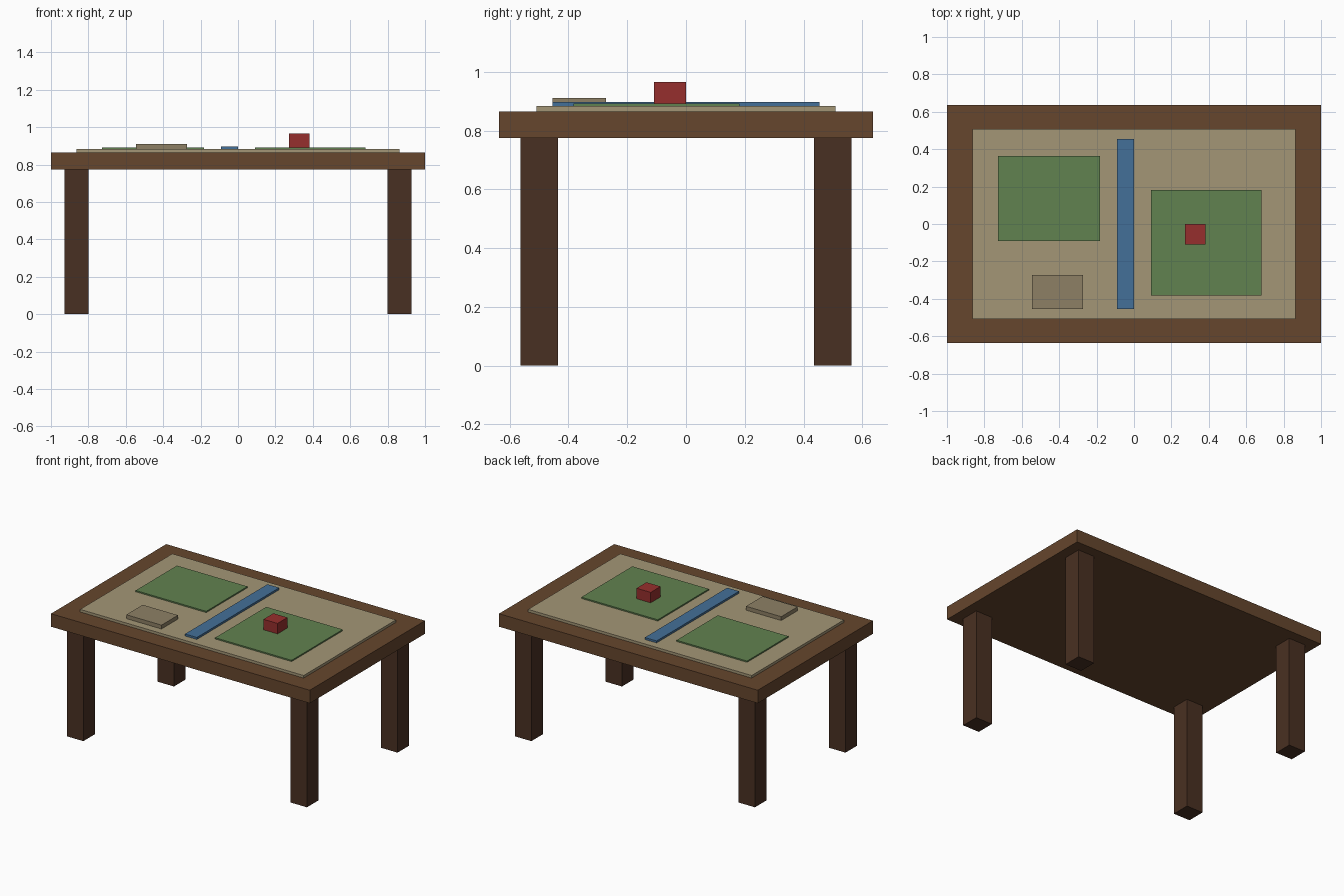
import bpy

if "Cube" in bpy.data.objects:
    bpy.data.objects.remove(bpy.data.objects["Cube"])


def srgb(r, g, b):
    """Convert 0-255 display colour to linear RGBA."""
    lin = [c / 12.92 if c <= 0.04045 else ((c + 0.055) / 1.055) ** 2.4
           for c in (r / 255, g / 255, b / 255)]
    return (*lin, 1.0)


def material(name, rgb):
    m = bpy.data.materials.new(name)
    m.diffuse_color = srgb(*rgb)
    m.use_nodes = True
    m.node_tree.nodes["Principled BSDF"].inputs["Base Color"].default_value = m.diffuse_color
    return m


def box(name, x, y, z, mat):
    """Box spanning the (min, max) ranges x, y, z."""
    bpy.ops.mesh.primitive_cube_add(size=1, location=[sum(r) / 2 for r in (x, y, z)])
    ob = bpy.context.object
    ob.name = name
    ob.scale = [r[1] - r[0] for r in (x, y, z)]
    bpy.ops.object.transform_apply(location=False, rotation=False, scale=True)
    ob.data.materials.append(mat)
    return ob


wood = material("wood", (102, 70, 45))
dark_wood = material("dark_wood", (73, 48, 34))
sand = material("sand", (163, 150, 118))
green = material("green", (97, 130, 80))
blue = material("blue", (68, 112, 152))
stone = material("stone", (141, 128, 101))
red = material("red", (150, 47, 45))

TOP_LOW, TOP, BOARD, FIELD = 0.774, 0.865, 0.883, 0.892

# Table top and the raised map board
box("table_top", (-1, 1), (-0.636, 0.636), (TOP_LOW, TOP), wood)
box("map_board", (-0.864, 0.864), (-0.509, 0.509), (TOP, BOARD), sand)

# Four square legs
for sy, depth in ((-1, "front"), (1, "back")):
    for sx, side in ((-1, "left"), (1, "right")):
        cx, cy, h = sx * 0.864, sy * 0.5, 0.0636
        box(f"{depth}_{side}_leg", (cx - h, cx + h), (cy - h, cy + h),
            (0, TOP_LOW), dark_wood)

# Fields, river, plateau and marker block on the map
box("left_field", (-0.727, -0.182), (-0.091, 0.364), (BOARD, FIELD), green)
box("right_field", (0.091, 0.682), (-0.382, 0.182), (BOARD, FIELD), green)
box("river", (-0.091, 0), (-0.4545, 0.4545), (BOARD, 0.897), blue)
box("plateau", (-0.545, -0.273), (-0.4545, -0.273), (BOARD, 0.91), stone)
box("marker_block", (0.273, 0.382), (-0.109, 0), (FIELD, 0.965), red)
